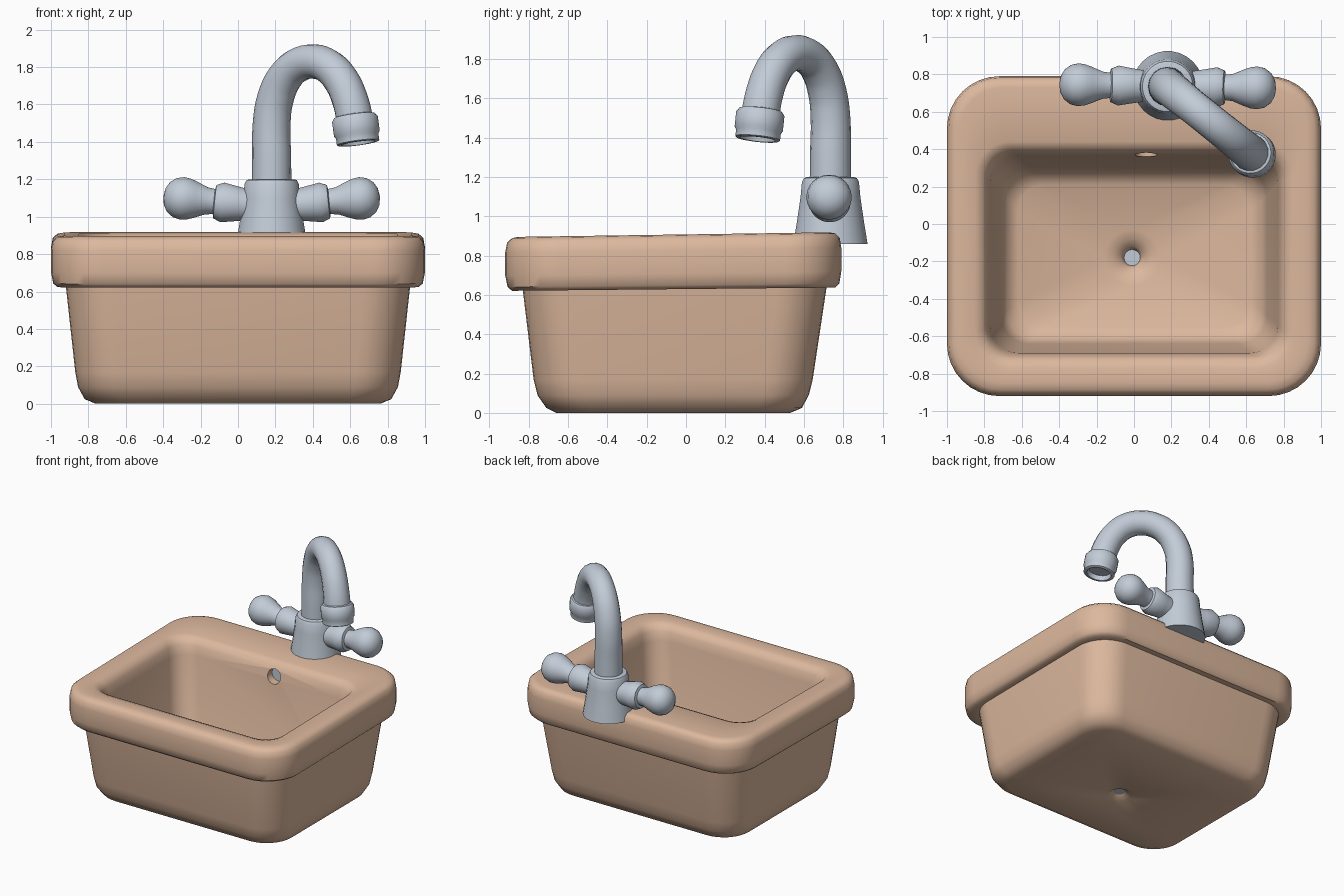
import bpy, bmesh, math
from mathutils import Vector

if "Cube" in bpy.data.objects:
    bpy.data.objects.remove(bpy.data.objects["Cube"])


def material(name, rgb):
    m = bpy.data.materials.new(name)
    m.diffuse_color = (*rgb, 1)
    m.use_nodes = True
    m.node_tree.nodes["Principled BSDF"].inputs["Base Color"].default_value = m.diffuse_color
    return m


CERAMIC = material("tan_ceramic", (0.72, 0.48, 0.34))
METAL = material("grey_metal", (0.54, 0.60, 0.68))


def select(ob):
    bpy.ops.object.select_all(action='DESELECT')
    ob.select_set(True)
    bpy.context.view_layer.objects.active = ob


def smooth(ob, angle=40):
    select(ob)
    bpy.ops.object.shade_smooth_by_angle(angle=math.radians(angle))


def make_object(name, bm, mat):
    bmesh.ops.remove_doubles(bm, verts=bm.verts, dist=1e-5)
    bmesh.ops.recalc_face_normals(bm, faces=bm.faces)
    me = bpy.data.meshes.new(name)
    bm.to_mesh(me)
    bm.free()
    me.materials.append(mat)
    ob = bpy.data.objects.new(name, me)
    bpy.context.collection.objects.link(ob)
    return ob


def bridge(bm, a, b):
    n = len(a)
    for i in range(n):
        j = (i + 1) % n
        vs = list(dict.fromkeys((a[i], a[j], b[j], b[i])))
        if len(vs) > 2:
            bm.faces.new(vs)


def lathe(name, origin, axis, profile, segs=28):
    """Revolve (distance along axis, radius) points about an axis."""
    axis = Vector(axis).normalized()
    side = axis.orthogonal().normalized()
    up = axis.cross(side)
    bm = bmesh.new()
    rings = []
    for t, r in profile:
        c = Vector(origin) + axis * t
        if r == 0:
            rings.append([bm.verts.new(c)] * segs)
            continue
        angs = [2 * math.pi * i / segs for i in range(segs)]
        rings.append([bm.verts.new(c + (side * math.cos(a) + up * math.sin(a)) * r) for a in angs])
    for a, b in zip(rings, rings[1:]):
        bridge(bm, a, b)
    ob = make_object(name, bm, METAL)
    smooth(ob)
    return ob


def rounded_ring(bm, hw, y0, y1, r, z, cx=0.0, seg=8):
    pts = []
    corners = ((cx + hw - r, y1 - r), (cx - hw + r, y1 - r), (cx - hw + r, y0 + r), (cx + hw - r, y0 + r))
    for k, (px, py) in enumerate(corners):
        for i in range(seg + 1):
            a = math.pi / 2 * (k + i / seg)
            x, y = px + r * math.cos(a), py + r * math.sin(a)
            pts.append(bm.verts.new((x, y, z * (1 + 0.016 * y))))
    return pts


# Basin: closed loft up the outside, over the rim, down the inside to the drain
DX, DY = -0.01, -0.18
sections = [
    (0.76, -0.66, 0.53, 0.20, 0.0), (0.82, -0.71, 0.59, 0.22, 0.025),
    (0.855, -0.755, 0.625, 0.23, 0.09), (0.87, -0.775, 0.645, 0.24, 0.17),
    (0.92, -0.83, 0.715, 0.25, 0.63), (0.965, -0.885, 0.76, 0.26, 0.63),
    (0.988, -0.908, 0.78, 0.27, 0.65), (1.0, -0.92, 0.79, 0.28, 0.71),
    (1.0, -0.92, 0.79, 0.28, 0.83), (0.99, -0.91, 0.782, 0.27, 0.88),
    (0.965, -0.885, 0.76, 0.25, 0.902), (0.93, -0.85, 0.73, 0.23, 0.908),
    (0.85, -0.77, 0.44, 0.19, 0.905), (0.81, -0.73, 0.405, 0.16, 0.89),
    (0.785, -0.705, 0.38, 0.15, 0.85), (0.77, -0.69, 0.365, 0.15, 0.78),
    (0.71, -0.64, 0.30, 0.15, 0.25), (0.68, -0.61, 0.27, 0.15, 0.165),
    (0.62, -0.55, 0.21, 0.14, 0.13),
]
bm = bmesh.new()
rings = [rounded_ring(bm, *s) for s in sections]
for r, z in ((0.15, 0.115), (0.10, 0.10), (0.06, 0.075), (0.042, 0.045), (0.042, 0.03), (0.09, 0.0)):
    rings.append(rounded_ring(bm, r, DY - r, DY + r, r, z, DX))
for a, b in zip(rings, rings[1:] + rings[:1]):
    bridge(bm, a, b)
basin = make_object("basin", bm, CERAMIC)

# Overflow hole cut in the back wall
OX, OZ = 0.065, 0.80
bpy.ops.mesh.primitive_cylinder_add(vertices=24, radius=0.058, depth=0.16,
                                    location=(OX, 0.37, OZ), rotation=(math.pi / 2, 0, 0))
cutter = bpy.context.object
cutter.hide_render = True
cutter.data.materials.append(CERAMIC)
mod = basin.modifiers.new("overflow_hole", 'BOOLEAN')
mod.operation = 'DIFFERENCE'
mod.solver = 'EXACT'
mod.object = cutter
select(basin)
bpy.ops.object.modifier_apply(modifier=mod.name)
bpy.data.objects.remove(cutter, do_unlink=True)
smooth(basin, 42)

# Metal fittings in the overflow and the drain
lathe("overflow_plate", (OX, 0.425, OZ), (0, 1, 0), [(0, 0), (0, 0.057), (0.02, 0.057), (0.02, 0)], 24)
lathe("drain_plug", (DX, DY, 0.03), (0, 0, 1), [(0, 0), (0, 0.043), (0.02, 0.043), (0.02, 0)], 24)

# Tap body standing on the back deck
BX, BY = 0.18, 0.735
lathe("tap_body", (BX, BY, 0), (0, 0, 1),
      [(0.86, 0), (0.86, 0.19), (0.97, 0.172), (1.10, 0.153), (1.175, 0.146), (1.195, 0.135), (1.20, 0.12), (1.20, 0)])

# Handles: flared hub, thin neck and bulb on each side
handle = [(0.0, 0.08), (0.12, 0.083), (0.19, 0.094), (0.265, 0.107), (0.305, 0.09), (0.31, 0.068),
          (0.35, 0.073), (0.41, 0.098), (0.445, 0.11), (0.48, 0.115), (0.52, 0.106),
          (0.555, 0.08), (0.575, 0.045), (0.582, 0)]
for side, dy, label in ((-1, 0.02, "left"), (1, -0.015, "right")):
    lathe(label + "_handle", (BX, BY, 1.05), (side, dy, 0.10), handle)

# Swan neck spout swept along a curve, turned towards the front right
UX, UY = 0.78, -0.625


def spout_point(d, z):
    return (BX + UX * d, BY + UY * d, z)


path = [(0, 1.15, 0.106), (0, 1.32, 0.104), (0, 1.50, 0.101), (0.025, 1.63, 0.098), (0.09, 1.745, 0.095),
        (0.18, 1.81, 0.092), (0.29, 1.83, 0.092), (0.395, 1.80, 0.093), (0.48, 1.725, 0.095),
        (0.535, 1.63, 0.097), (0.567, 1.53, 0.099), (0.573, 1.49, 0.099)]
cu = bpy.data.curves.new("spout", 'CURVE')
cu.dimensions = '3D'
cu.bevel_depth = 1.0
cu.bevel_resolution = 6
cu.resolution_u = 4
sp = cu.splines.new('BEZIER')
sp.bezier_points.add(len(path) - 1)
for p, (d, z, r) in zip(sp.bezier_points, path):
    p.co = spout_point(d, z)
    p.radius = r
    p.handle_left_type = p.handle_right_type = 'AUTO'
cu.materials.append(METAL)
spout = bpy.data.objects.new("spout", cu)
bpy.context.collection.objects.link(spout)
select(spout)
bpy.ops.object.convert(target='MESH')
smooth(bpy.context.object, 60)

# Nozzle collar with a recessed mouth
lathe("nozzle", spout_point(0.567, 1.545), (UX * 0.17, UY * 0.17, -1),
      [(0, 0.09), (0.005, 0.11), (0.025, 0.124), (0.10, 0.124), (0.115, 0.115),
       (0.15, 0.115), (0.155, 0.108), (0.155, 0.09), (0.12, 0.082), (0.12, 0)])
